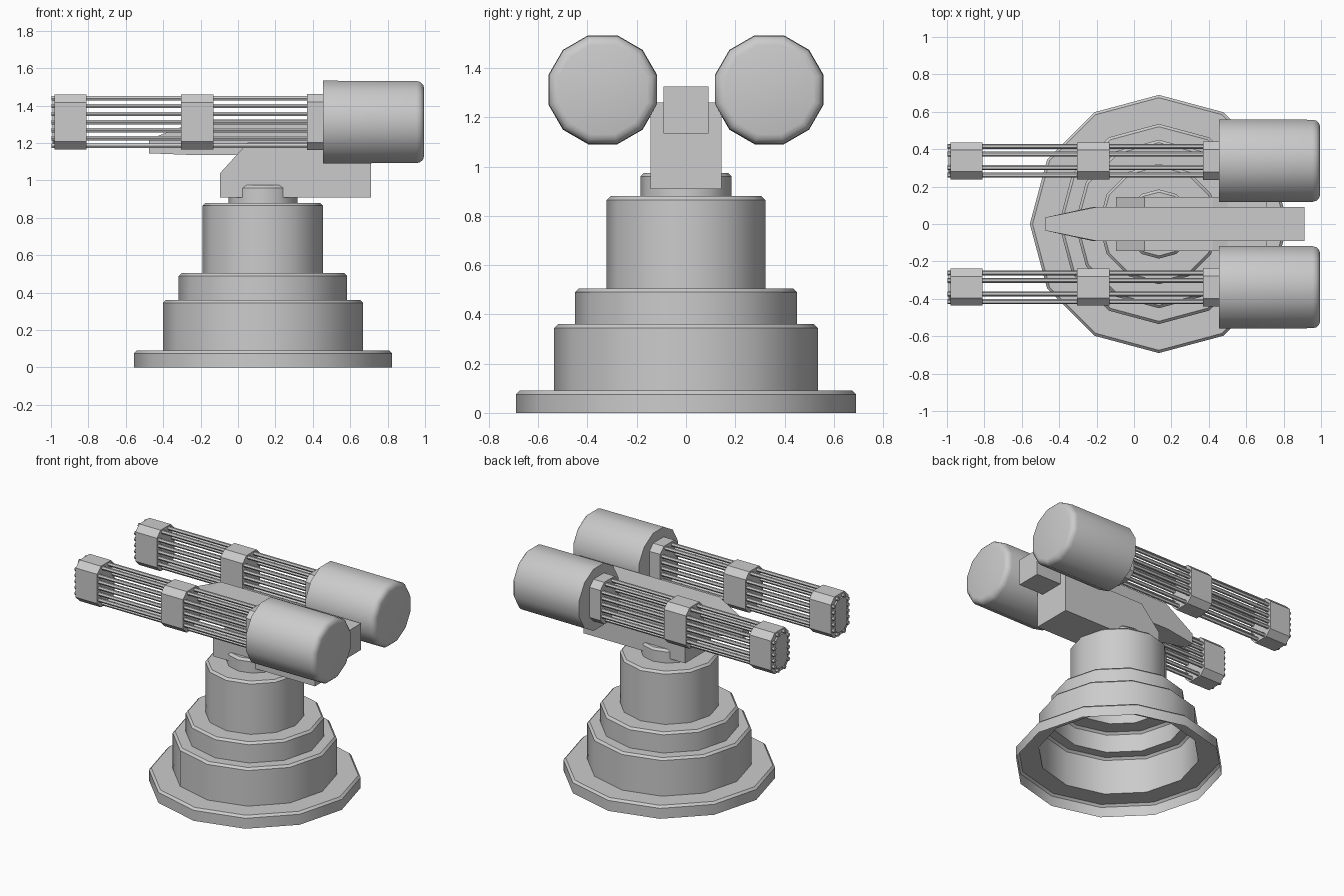
import bpy, bmesh, math
from mathutils import Vector

if "Cube" in bpy.data.objects:
    bpy.data.objects.remove(bpy.data.objects["Cube"])


def finish(bm, name, smooth=False, recalc=True):
    if recalc:
        bmesh.ops.recalc_face_normals(bm, faces=bm.faces)
    me = bpy.data.meshes.new(name)
    bm.to_mesh(me)
    bm.free()
    ob = bpy.data.objects.new(name, me)
    bpy.context.collection.objects.link(ob)
    if smooth:
        bpy.ops.object.select_all(action='DESELECT')
        ob.select_set(True)
        bpy.context.view_layer.objects.active = ob
        bpy.ops.object.shade_smooth_by_angle(angle=math.radians(35))
    return ob


def loft(bm, rings, cap_start=True, cap_end=True):
    """Join equal-length closed rings of points with quads."""
    vs = [[bm.verts.new(p) for p in r] for r in rings]
    n = len(vs[0])
    for a, b in zip(vs, vs[1:]):
        for i in range(n):
            j = (i + 1) % n
            bm.faces.new((a[i], a[j], b[j], b[i]))
    if cap_start:
        bm.faces.new(vs[0][::-1])
    if cap_end:
        bm.faces.new(vs[-1])


def circle(r, n, offset=0.0):
    return [(r * math.cos(offset + 2 * math.pi * i / n),
             r * math.sin(offset + 2 * math.pi * i / n)) for i in range(n)]


def chamfered(hw, hh, c):
    return [(hw, -hh + c), (hw, hh - c), (hw - c, hh), (-hw + c, hh),
            (-hw, hh - c), (-hw, -hh + c), (-hw + c, -hh), (hw - c, -hh)]


def along_x(bm, section, x0, x1, cy, cz):
    loft(bm, [[(x, cy + y, cz + z) for y, z in section] for x in (x0, x1)])


def side_slab(name, profile, half_width):
    """Extrude an xz profile across y; half_width is a function of x."""
    bm = bmesh.new()
    loft(bm, [[(x, s * half_width(x), z) for x, z in profile] for s in (-1, 1)])
    return finish(bm, name)


# Stepped twelve-sided pedestal, hollow underneath
BX, BEV = 0.133, 0.015
tiers = [(0.69, 0.09), (0.535, 0.36), (0.45, 0.505), (0.322, 0.88), (0.185, 0.975)]
outline, z0 = [], 0.0
for r, z1 in tiers:
    outline += [(r, z0), (r, z1 - BEV), (r - BEV, z1)]
    z0 = z1
bm = bmesh.new()
loft(bm, [[(BX + x, y, z) for x, y in circle(r, 12)] for r, z in outline],
     cap_start=False)
finish(bm, "pedestal", smooth=True, recalc=False)

# Wedge-fronted mount block
side_slab("mount_block",
          [(-0.095, 0.91), (0.712, 0.91), (0.712, 1.26), (0.5, 1.26),
           (0.42, 1.205), (0.055, 1.205), (-0.095, 1.04)],
          lambda x: 0.145)

# Central spine with a pinched nose
side_slab("spine",
          [(-0.475, 1.145), (-0.22, 1.135), (0.912, 1.135), (0.912, 1.325),
           (-0.2, 1.325), (-0.475, 1.22)],
          lambda x: 0.035 if x < -0.4 else 0.091)

# Twin guns
CY, CZ = 0.338, 1.312
rod_spots = [(s * 0.077, k * 0.043) for s in (-1, 1) for k in range(-2, 3)]
rod_spots += [(s * 0.036, t * 0.127) for s in (-1, 1) for t in (-1, 1)]
for side, label in ((-1, "front"), (1, "back")):
    cy = side * CY

    # Rear drum with a rounded back rim
    bm = bmesh.new()
    R, f = 0.229, 0.04
    stations = [(0.455, R), (0.995 - f, R - 0.002)]
    stations += [(0.995 - f + f * math.sin(a), R - 0.002 - f + f * math.cos(a))
                 for a in (math.pi / 6, math.pi / 3, math.pi / 2)]
    loft(bm, [[(x, cy + y, CZ + z) for y, z in circle(r, 12, math.pi / 12)]
              for x, r in stations])
    finish(bm, label + "_drum", smooth=True)

    # Barrel rods
    bm = bmesh.new()
    for y, z in rod_spots:
        along_x(bm, circle(0.0135, 6), -0.998, 0.46, cy + y, CZ + z)
    finish(bm, label + "_barrels", smooth=True)

    # Clamps around the rods
    bm = bmesh.new()
    for x0, x1, grow in ((-0.98, -0.81, 0), (-0.305, -0.13, 0), (0.37, 0.46, 0.003)):
        along_x(bm, chamfered(0.099 + grow, 0.147 + grow, 0.042), x0, x1, cy, CZ)
    finish(bm, label + "_clamps")

    # Muzzle plate
    bm = bmesh.new()
    along_x(bm, chamfered(0.07, 0.118, 0.035), -0.992, -0.975, cy, CZ)
    finish(bm, label + "_muzzle_plate")
